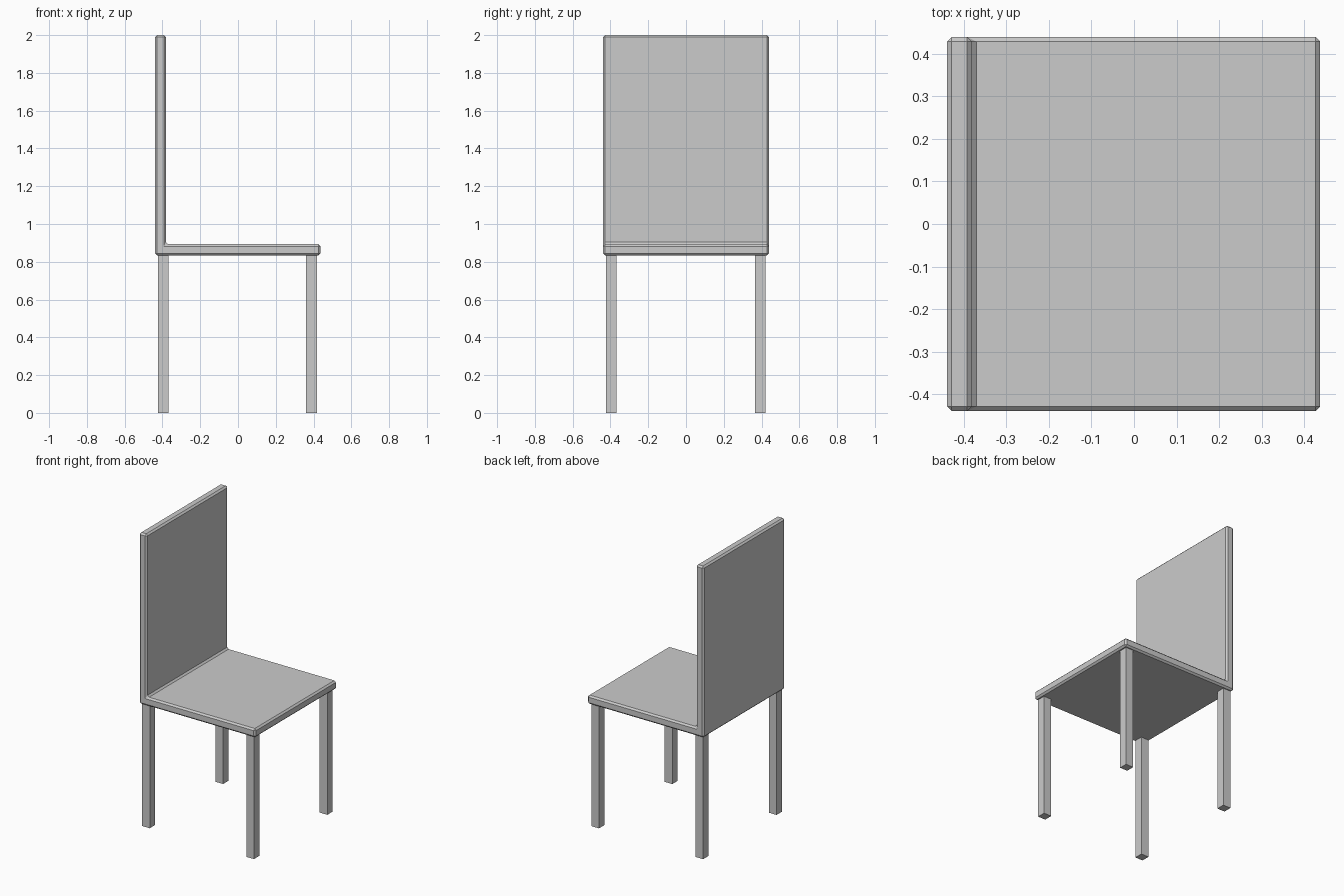
import bpy, bmesh

if "Cube" in bpy.data.objects:
    bpy.data.objects.remove(bpy.data.objects["Cube"])

# Seat and backrest: one L-shaped side profile (x, z) extruded across y
HALF = 0.439
profile = [(-HALF, 0.834), (HALF - 0.002, 0.834), (HALF - 0.002, 0.893),
           (-0.381, 0.893), (-0.381, 2.0), (-HALF, 2.0)]
bm = bmesh.new()
face = bm.faces.new([bm.verts.new((x, -HALF, z)) for x, z in profile])
ext = bmesh.ops.extrude_face_region(bm, geom=[face])
bmesh.ops.translate(bm, vec=(0, 2 * HALF, 0),
                    verts=[v for v in ext["geom"] if isinstance(v, bmesh.types.BMVert)])
bmesh.ops.recalc_face_normals(bm, faces=bm.faces)
mesh = bpy.data.meshes.new("seat_and_back")
bm.to_mesh(mesh)
bm.free()
seat = bpy.data.objects.new("seat_and_back", mesh)
bpy.context.collection.objects.link(seat)

# Narrow chamfer on all edges
bevel = seat.modifiers.new("chamfer", 'BEVEL')
bevel.width = 0.011
bevel.segments = 1
bevel.limit_method = 'ANGLE'


# Four square legs, tucked slightly into the seat
def add_leg(name, x, y, bottom=0.0, top=0.838, size=0.057):
    bpy.ops.mesh.primitive_cube_add(size=1, location=(x, y, (top + bottom) / 2))
    leg = bpy.context.object
    leg.name = name
    leg.scale = (size, size, top - bottom)


for side_x, x in (("back", -0.396), ("front", 0.389)):
    for side_y, y in (("right", -0.396), ("left", 0.393)):
        add_leg(f"{side_x}_{side_y}_leg", x, y)
